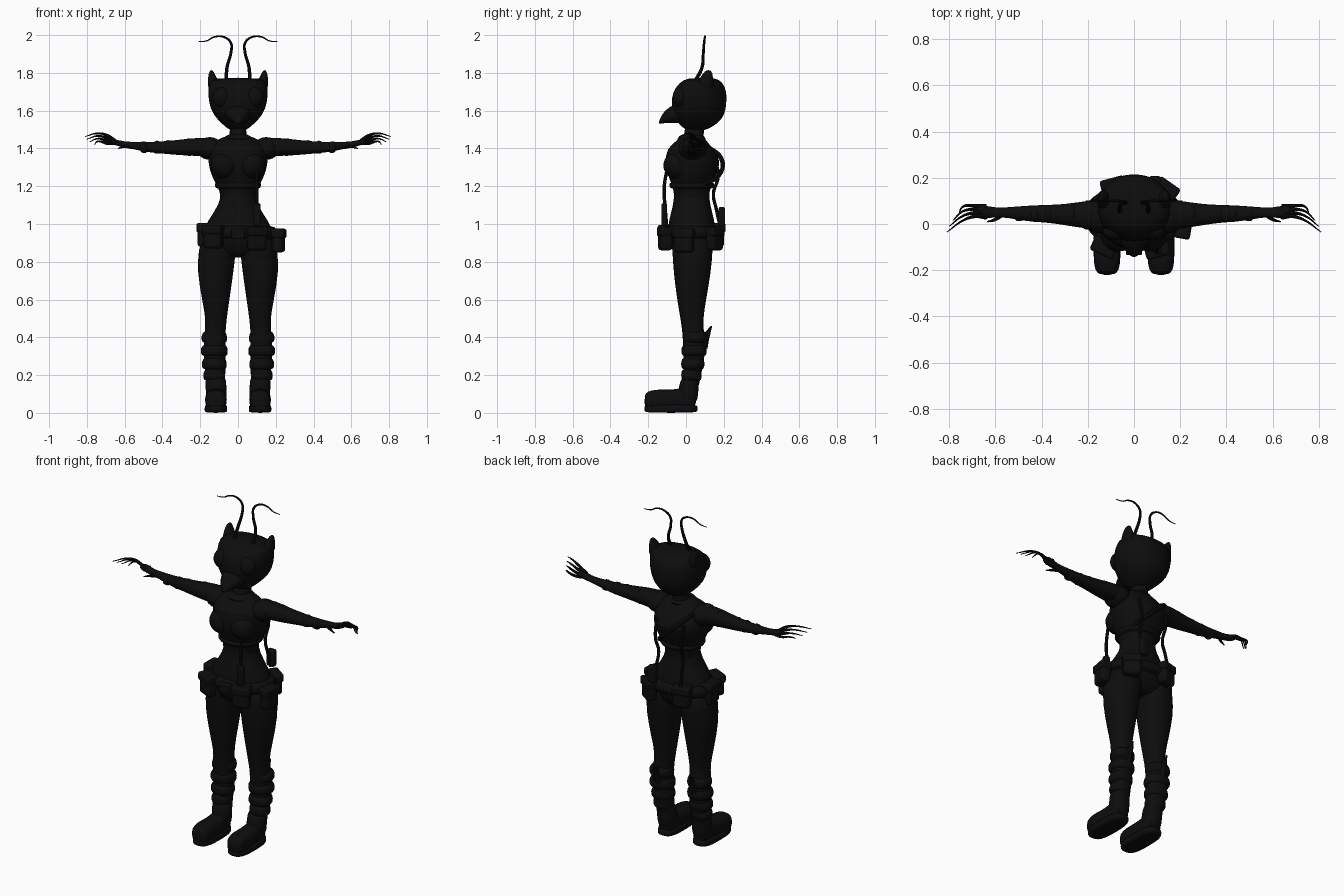
import bpy
import bmesh
from math import cos, sin, pi, radians
from mathutils import Vector

starter = bpy.data.objects.get("Cube")
if starter:
    bpy.data.objects.remove(starter, do_unlink=True)

BLACK = (0.004, 0.004, 0.004, 1)
black = bpy.data.materials.new("near_black")
black.use_nodes = True
black.diffuse_color = BLACK
shader = black.node_tree.nodes["Principled BSDF"]
shader.inputs["Base Color"].default_value = BLACK

SIDES = (("left", 1), ("right", -1))


def finish(obj, angle=40):
    """Give the object its colour and smooth shading with sharp edges kept."""
    obj.data.materials.clear()
    obj.data.materials.append(black)
    bpy.ops.object.select_all(action="DESELECT")
    bpy.context.view_layer.objects.active = obj
    obj.select_set(True)
    bpy.ops.object.shade_smooth_by_angle(angle=radians(angle))
    return obj


def from_bmesh(name, bm):
    bmesh.ops.recalc_face_normals(bm, faces=bm.faces)
    mesh = bpy.data.meshes.new(name)
    bm.to_mesh(mesh)
    bm.free()
    obj = bpy.data.objects.new(name, mesh)
    bpy.context.collection.objects.link(obj)
    return obj


def power(value, squareness):
    return abs(value) ** (2 / squareness) * (1 if value >= 0 else -1)


def loft(name, rows, axis="z", mirror=1, squareness=2.2, sides=24):
    """Skin ovals; each row is position along axis, two centres, two radii."""
    bm = bmesh.new()
    rings = []
    for along, cu, cv, ru, rv in rows:
        ring = []
        for i in range(sides):
            a = 2 * pi * i / sides
            u = cu + ru * power(cos(a), squareness)
            v = cv + rv * power(sin(a), squareness)
            point = {"x": (along, u, v), "y": (u, along, v), "z": (u, v, along)}[axis]
            ring.append(bm.verts.new((point[0] * mirror, point[1], point[2])))
        rings.append(ring)
    for lower, upper in zip(rings, rings[1:]):
        for i in range(sides):
            j = (i + 1) % sides
            bm.faces.new((lower[i], lower[j], upper[j], upper[i]))
    bm.faces.new(rings[0])
    bm.faces.new(rings[-1])
    obj = from_bmesh(name, bm)
    smooth = obj.modifiers.new("rounding", "SUBSURF")
    smooth.levels = smooth.render_levels = 1
    return finish(obj)


def ball(name, centre, radii):
    bm = bmesh.new()
    bmesh.ops.create_uvsphere(bm, u_segments=20, v_segments=12, radius=1)
    bmesh.ops.scale(bm, vec=radii, verts=bm.verts)
    bmesh.ops.translate(bm, vec=centre, verts=bm.verts)
    return finish(from_bmesh(name, bm))


def box(name, centre, size, turn=0, bevel=0.018):
    bm = bmesh.new()
    bmesh.ops.create_cube(bm, size=1)
    bmesh.ops.scale(bm, vec=size, verts=bm.verts)
    obj = from_bmesh(name, bm)
    obj.location = centre
    obj.rotation_euler.z = radians(turn)
    mod = obj.modifiers.new("bevel", "BEVEL")
    mod.width = bevel
    mod.segments = 3
    return finish(obj)


def tube(name, points, start, end, mirror=1):
    """Tapered tube through a smooth path."""
    curve = bpy.data.curves.new(name, "CURVE")
    curve.dimensions = "3D"
    curve.bevel_depth = 1
    curve.bevel_resolution = 2
    curve.resolution_u = 6
    curve.use_fill_caps = True
    spline = curve.splines.new("BEZIER")
    spline.bezier_points.add(len(points) - 1)
    for i, (knot, p) in enumerate(zip(spline.bezier_points, points)):
        knot.co = Vector((p[0] * mirror, p[1], p[2]))
        knot.handle_left_type = knot.handle_right_type = "AUTO"
        knot.radius = start + (end - start) * i / (len(points) - 1)
    obj = bpy.data.objects.new(name, curve)
    bpy.context.collection.objects.link(obj)
    bpy.ops.object.select_all(action="DESELECT")
    bpy.context.view_layer.objects.active = obj
    obj.select_set(True)
    bpy.ops.object.convert(target="MESH")
    return finish(bpy.context.view_layer.objects.active)


# Trunk: torso, neck, collar and belt
loft("torso", [(.82, 0, .03, .13, .09), (.9, 0, .03, .195, .12), (.98, 0, .03, .185, .13),
               (1.06, 0, .03, .13, .11), (1.14, 0, .03, .083, .09), (1.2, 0, .03, .11, .1),
               (1.26, 0, .03, .145, .13), (1.33, 0, .04, .16, .15), (1.4, 0, .02, .16, .125),
               (1.45, 0, .03, .11, .07), (1.47, 0, .04, .05, .05)])
loft("neck", [(1.42, 0, .04, .06, .06), (1.47, 0, .04, .043, .05), (1.54, 0, .05, .045, .055)])
loft("collar", [(1.43, 0, .03, .08, .075), (1.45, 0, .03, .085, .08), (1.48, 0, .03, .05, .055)])
loft("jacket_hem", [(1.18, 0, .03, .115, .11), (1.2, 0, .03, .125, .12), (1.23, 0, .03, .13, .125)])
loft("belt", [(.92, 0, .03, .2, .145), (.94, 0, .03, .205, .15), (.97, 0, .03, .205, .15),
              (1, 0, .03, .185, .135)])
box("belt_buckle", (0, -.12, .95), (.07, .03, .06), bevel=.008)

# Belt pouches with flaps
for name, x, y, z, turn in (("hip_pouch", .215, -.01, .91, 80), ("front_left_pouch", .1, -.11, .92, 15),
                            ("front_right_pouch", -.13, -.1, .93, -25), ("side_pouch", -.185, .03, .94, 90),
                            ("rear_left_pouch", .14, .15, .92, -35), ("rear_right_pouch", -.09, .165, .94, 15)):
    box(name, (x, y, z), (.1, .06, .12), turn)
    box(name + "_flap", (x, y, z + .04), (.108, .07, .05), turn, .012)

# Head: skull, muzzle, eyes
loft("head", [(1.49, 0, .05, .04, .045), (1.53, 0, .065, .085, .105), (1.58, 0, .068, .135, .14),
              (1.64, 0, .068, .155, .147), (1.7, 0, .073, .16, .145), (1.75, 0, .08, .158, .115),
              (1.775, 0, .085, .13, .075)])
loft("muzzle", [(-.145, 0, 1.535, .008, .008), (-.115, 0, 1.57, .04, .035),
                (-.06, 0, 1.585, .07, .05), (.02, 0, 1.59, .09, .06)], "y")

for side, s in SIDES:
    ball(side + "_eye", (s * .085, -.03, 1.67), (.05, .04, .055))
    loft(side + "_ear", [(1.7, .12, .1, .04, .055), (1.76, .133, .105, .028, .04),
                         (1.8, .14, .115, .015, .025), (1.815, .141, .12, .006, .01)], mirror=s)
    tube(side + "_antenna", [(.062, .045, 1.75), (.058, .085, 1.83), (.037, .092, 1.91), (.038, .096, 1.96),
                             (.075, .1, 1.99), (.125, .1, 1.99), (.165, .1, 1.97), (.21, .1, 1.965)],
         .01, .002, s)

    # Chest and shoulder padding
    ball(side + "_chest", (s * .07, -.04, 1.31), (.075, .08, .075))
    ball(side + "_shoulder", (s * .15, .035, 1.4), (.07, .075, .06))

    # Arm with sleeve folds
    loft(side + "_arm", [(.1, .04, 1.4, .07, .05), (.2, .04, 1.41, .062, .05), (.3, .04, 1.405, .045, .042),
                         (.38, .045, 1.405, .038, .034), (.46, .045, 1.405, .035, .028),
                         (.55, .05, 1.415, .022, .02), (.6, .05, 1.42, .02, .016),
                         (.65, .052, 1.432, .03, .016), (.68, .052, 1.44, .025, .01)], "x", s)
    for i, (x, r) in enumerate(((.26, .052), (.37, .041), (.43, .038), (.5, .034))):
        loft(f"{side}_sleeve_fold_{i}", [(x - .025, .043, 1.405, r * .8, r * .8), (x, .043, 1.407, r, r),
                                         (x + .02, .043, 1.407, r * .8, r * .8)], "x", s, sides=16)

    # Clawed hand: four arched fingers and a thumb
    for i in range(4):
        y = .03 + i * .015
        reach = (.81, .8, .785, .76)[i]
        tip = -.035 + i * .025
        rise = 1.48 - i * .014
        tube(f"{side}_finger_{i}", [(.64, y, 1.43), (.69, y + .003, rise - .012),
                                    (.74, (y + tip) / 2 + .018, rise), (reach, tip, rise - .017)],
             .011, .002, s)
    tube(side + "_thumb", [(.57, .045, 1.41), (.6, .02, 1.41), (.635, .01, 1.4)], .012, .003, s)

    # Leg with calf wraps
    loft(side + "_leg", [(.1, .115, .02, .05, .042), (.2, .12, .035, .052, .044), (.3, .125, .045, .06, .058),
                         (.42, .123, .04, .056, .058), (.49, .115, .03, .054, .058), (.6, .118, .03, .073, .078),
                         (.75, .12, .033, .097, .1), (.86, .11, .035, .1, .108), (.95, .1, .03, .09, .11)],
         mirror=s)
    for i, (z, r) in enumerate(((.4, .07), (.33, .074), (.26, .068), (.2, .06))):
        y = .05 - i * .007
        loft(f"{side}_leg_wrap_{i}", [(z - .035, .123, y, r * .85, r * .8), (z - .015, .126, y, r, r * .92),
                                      (z + .015, .126, y, r * .96, r * .92), (z + .035, .123, y, r * .8, r * .78)],
             mirror=s)
    tube(side + "_calf_spur", [(.12, .085, .35), (.12, .11, .41), (.12, .135, .46)], .03, .004, s)

    # Boot: upper, toe and sole
    loft(side + "_boot_shaft", [(.04, .115, .01, .055, .05), (.11, .115, .01, .055, .055),
                                (.17, .118, .02, .056, .05), (.19, .118, .025, .05, .045)], mirror=s)
    loft(side + "_boot_foot", [(-.22, .117, .06, .03, .035), (-.205, .117, .065, .052, .05),
                               (-.15, .117, .07, .06, .056), (-.07, .115, .07, .054, .05),
                               (0, .115, .08, .053, .06), (.055, .115, .06, .045, .05)], "y", s, 2.6)
    loft(side + "_boot_sole", [(0, .117, -.08, .058, .14), (.012, .117, -.08, .06, .142),
                               (.035, .117, -.08, .06, .142), (.045, .117, -.08, .055, .135)],
         mirror=s, squareness=3)

    # Hanging back strap
    tube(side + "_back_strap", [(.09, .15, 1.36), (.085, .17, 1.25), (.08, .145, 1.16),
                                (.085, .16, 1.08), (.09, .18, .99)], .009, .009, s)

# Hanging front strap, rear gear and cross strap
tube("front_strap", [(.1, -.09, 1.33), (.1, -.115, 1.2), (.1, -.11, 1.08), (.1, -.1, .97)], .009, .009)
box("front_strap_case", (.1, -.115, 1.05), (.04, .03, .12), bevel=.01)
box("rear_strap_case", (.09, .19, 1.04), (.05, .035, .1), bevel=.01)
tube("cross_strap", [(-.12, .1, 1.42), (-.05, .185, 1.35), (.05, .175, 1.26), (.1, .08, 1.2)], .012, .012)
